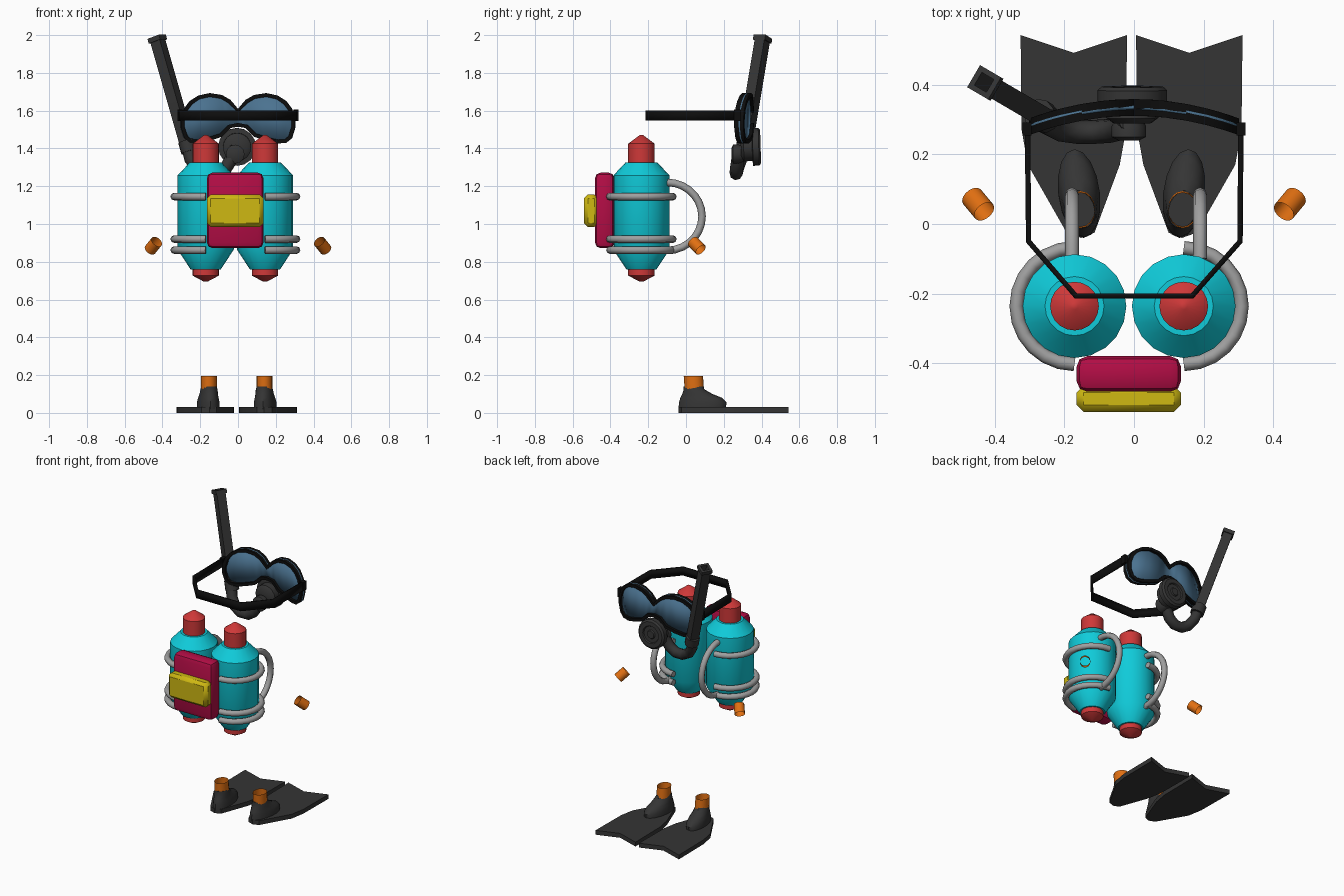
import bpy, bmesh
from math import sin, cos, pi, radians
from mathutils import Vector, Matrix

if "Cube" in bpy.data.objects:
    bpy.data.objects.remove(bpy.data.objects["Cube"])


def mat(name, r, g, b):
    m = bpy.data.materials.new(name)
    m.diffuse_color = (r, g, b, 1)
    m.use_nodes = True
    m.node_tree.nodes["Principled BSDF"].inputs["Base Color"].default_value = m.diffuse_color
    return m


CYAN = mat("cyan", .005, .6, .7)
RED = mat("red", .62, .04, .04)
CRIMSON = mat("crimson", .45, .004, .06)
YELLOW = mat("yellow", .62, .48, .006)
ORANGE = mat("orange", .75, .16, .006)
BLACK = mat("black", .004, .004, .004)
RUBBER = mat("rubber", .035, .035, .035)
LENS = mat("lens", .07, .17, .28)
STEEL = mat("steel", .35, .35, .35)


def finish(name, mesh, material, angle=40):
    mesh.materials.clear()
    mesh.materials.append(material)
    mesh.polygons.foreach_set("use_smooth", [True] * len(mesh.polygons))
    mesh.set_sharp_from_angle(angle=radians(angle))
    ob = bpy.data.objects.new(name, mesh)
    bpy.context.collection.objects.link(ob)
    return ob


def from_bm(name, bm, material, angle=40):
    bmesh.ops.recalc_face_normals(bm, faces=bm.faces)
    mesh = bpy.data.meshes.new(name)
    bm.to_mesh(mesh)
    bm.free()
    return finish(name, mesh, material, angle)


def loft(name, rings, material, caps=True, closed=False, angle=40):
    """Skin a list of point rings that all have the same count."""
    bm = bmesh.new()
    vs = [[bm.verts.new(p) for p in ring] for ring in rings]
    n = len(vs[0])
    pairs = list(zip(vs, vs[1:])) + ([(vs[-1], vs[0])] if closed else [])
    for a, b in pairs:
        for i in range(n):
            bm.faces.new((a[i], a[(i + 1) % n], b[(i + 1) % n], b[i]))
    if caps and not closed:
        bm.faces.new(vs[0])
        bm.faces.new(vs[-1])
    return from_bm(name, bm, material, angle)


def lathe(name, profile, at, material, axis=(0, 0, 1), sides=20, caps=True, spin=0, angle=40):
    """Turn (radius, height) pairs about an axis through 'at'."""
    q = Vector(axis).to_track_quat('Z', 'Y')
    rings = [[Vector(at) + q @ Vector((r * cos(2 * pi * i / sides + spin),
                                       r * sin(2 * pi * i / sides + spin), h))
              for i in range(sides)] for r, h in profile]
    return loft(name, rings, material, caps, angle=angle)


def tube(name, pts, r, material, res=2):
    cu = bpy.data.curves.new(name, 'CURVE')
    cu.dimensions = '3D'
    cu.bevel_depth, cu.bevel_resolution, cu.use_fill_caps = r, res, True
    sp = cu.splines.new('POLY')
    sp.points.add(len(pts) - 1)
    for p, co in zip(sp.points, pts):
        p.co = (*co, 1)
    tmp = bpy.data.objects.new(name + "_path", cu)
    bpy.context.collection.objects.link(tmp)
    bpy.context.view_layer.update()
    mesh = bpy.data.meshes.new_from_object(tmp.evaluated_get(bpy.context.evaluated_depsgraph_get()))
    bpy.data.objects.remove(tmp)
    return finish(name, mesh, material, 60)


def box(name, lo, hi, material, bevel=0, segments=2):
    lo, hi = Vector(lo), Vector(hi)
    bm = bmesh.new()
    bmesh.ops.create_cube(bm, size=1, matrix=Matrix.Translation((lo + hi) / 2) @ Matrix.Diagonal((*(hi - lo), 1)))
    if bevel:
        bmesh.ops.bevel(bm, geom=bm.edges[:], offset=bevel, segments=segments, profile=.5, affect='EDGES')
    return from_bm(name, bm, material)


for s, side in ((-1, "left"), (1, "right")):
    # Air tanks with red caps
    tx, ty = -.014 + s * .157, -.236
    lathe(side + "_tank", [(.08, .76), (.149, .865), (.149, 1.257), (.085, 1.325)], (tx, ty, 0), CYAN)
    lathe(side + "_tank_cap", [(.07, 1.32), (.07, 1.425), (.01, 1.47)], (tx, ty, 0), RED)
    lathe(side + "_tank_base", [(.01, .695), (.07, .727), (.07, .765)], (tx, ty, 0), RED)

    # Half hoops wrapping the outside of each tank
    for k, z in enumerate((1.145, .92, .862)):
        arc = [(tx + s * .167 * sin(pi * i / 12), ty - .167 * cos(pi * i / 12), z) for i in range(13)]
        tube(f"{side}_tank_hoop_{k + 1}", arc, .02, STEEL)

    # Carrying loop behind each tank
    hx = .006 + s * .184
    tube(side + "_shoulder_loop",
         [(hx, -.1 + .185 * sin(pi * i / 14), 1.04 + .18 * cos(pi * i / 14)) for i in range(15)], .02, STEEL)

    # Wrist and ankle bands, open ended
    lathe(side + "_wrist_band", [(.033, -.035), (.033, .035)], (s * .448, .057, .885), ORANGE,
          axis=(s * .5, .6, -.62), sides=14, caps=False)
    bx = -.007 + s * .147
    loft(side + "_ankle_band",
         [[(bx + .042 * cos(a), y + .051 * sin(a), z) for a in (2 * pi * i / 16 for i in range(16))]
          for z, y in ((.11, .045), (.195, .039))], ORANGE, caps=False)

    # Boots: ellipses given as height, heel y, toe y, half width
    rings = []
    for z, y0, y1, w in ((.02, -.04, .21, .06), (.055, -.037, .215, .06), (.08, -.03, .19, .054),
                         (.1, -.02, .14, .049), (.125, -.012, .097, .045), (.14, -.012, .093, .04)):
        ring = []
        for i in range(16):
            a = 2 * pi * i / 16
            y = (y0 + y1) / 2 + (y1 - y0) / 2 * sin(a)
            ring.append((bx + s * .1 * (y - .05) + w * cos(a), y, z))
        rings.append(ring)
    loft(side + "_boot", rings, RUBBER)

    # Fins: flat blade, notched at the tip
    fx = -.007 + s * .166
    half = [(.153, .543), (.15, .27), (.132, .17), (.04, -.025)]
    heel = lambda y: fx - s * .1 * max(0, .17 - y)
    outline = [(fx, .492)] + [(heel(y) + w, y) for w, y in half] + [(heel(-.04), -.04)] \
        + [(heel(y) - w, y) for w, y in reversed(half)]
    loft(side + "_fin", [[(x, y, z) for x, y in outline] for z in (0, .03)], RUBBER)

    # Strap buckle
    box(side + "_strap_buckle", (s * .307 - .013, .255, 1.545), (s * .307 + .013, .292, 1.605), BLACK)

# Back plate and weight box
box("back_plate", (-.165, -.482, .872), (.135, -.38, 1.272), CRIMSON, .03)
box("weight_box", (-.165, -.54, .985), (.135, -.465, 1.155), YELLOW, .02, 1)

# Mask: columns of x, top z, bottom z, mirrored across the middle
cols = [(0, 1.61, 1.515), (.04, 1.657, 1.508), (.085, 1.683, 1.462), (.15, 1.693, 1.44), (.21, 1.68, 1.426),
        (.255, 1.65, 1.43), (.285, 1.61, 1.455), (.302, 1.55, 1.51)]
cols = [(-x, t, b) for x, t, b in cols[:0:-1]] + cols


def bend(x, dy=0):
    return .335 - .055 * (x / .3) ** 2 + dy


bm = bmesh.new()
strip = [[bm.verts.new((x, bend(x), z)) for z in (t, b)] for x, t, b in cols]
for (a, b), (c, d) in zip(strip, strip[1:]):
    bm.faces.new((a, b, d, c))
lens = from_bm("mask_lens", bm, LENS)
sol = lens.modifiers.new("thickness", 'SOLIDIFY')
sol.thickness, sol.offset = .012, 0

loop = [Vector((x, t)) for x, t, b in cols] + [Vector((x, b)) for x, t, b in reversed(cols)]
rim = []
for i, p in enumerate(loop):
    d = (loop[(i + 1) % len(loop)] - loop[i - 1]).normalized()
    q = p + Vector((d.y, -d.x)) * .02
    rim.append([(v.x, bend(v.x, dy), v.y) for v, dy in ((p, -.024), (p, .024), (q, .024), (q, -.024))])
loft("mask_frame", rim, BLACK, closed=True)

# Mask strap: ribbon around the head
bm = bmesh.new()
path = [(-.306, .27), (-.303, -.05), (-.167, -.207), (.167, -.207), (.305, -.05), (.307, .27)]
rib = [[bm.verts.new((x, y, z)) for z in (1.547, 1.602)] for x, y in path]
for (a, b), (c, d) in zip(rib, rib[1:]):
    bm.faces.new((a, b, d, c))
strap = from_bm("mask_strap", bm, BLACK, 20)
sol = strap.modifiers.new("thickness", 'SOLIDIFY')
sol.thickness, sol.offset = .016, 0

# Breathing regulator facing +y
lathe("regulator", [(.055, -.06), (.075, -.045), (.075, 0), (.1, .003), (.1, .035), (.088, .045),
                    (.06, .045), (.055, .037), (.03, .037), (.025, .045), (.004, .045)],
      (-.005, .35, 1.408), RUBBER, axis=(0, 1, .03), sides=16)

# Snorkel: square hollow pipe, collar, and round bend to the mouth
top, low = Vector((-.432, .408, 1.995)), Vector((-.268, .312, 1.42))
axis = top - low
L = axis.length
lathe("snorkel_pipe", [(.03, L - .25), (.03, L - .004), (.042, L - .004), (.042, 0), (.036, -.02)], low, RUBBER,
      axis=axis, sides=4, spin=pi / 4, angle=30)
lathe("snorkel_rim", [(.04, L - .03), (.052, L - .03), (.052, L - .004), (.034, L - .004)], low, RUBBER,
      axis=axis, sides=4, spin=pi / 4, caps=False, angle=30)
lathe("snorkel_collar", [(.045, -.04), (.045, .02)], low, RUBBER, axis=axis, sides=10)
tube("snorkel_bend", [tuple(low), (-.25, .29, 1.345), (-.215, .272, 1.295), (-.165, .265, 1.266), (-.11, .265, 1.266),
                      (-.065, .268, 1.295), (-.035, .275, 1.345), (-.015, .3, 1.4)], .035, RUBBER)
lathe("mouthpiece", [(.03, -.02), (.05, -.01), (.05, .02), (.035, .05)], (-.015, .26, 1.37), RUBBER,
      axis=(0, 1, 0), sides=12)
